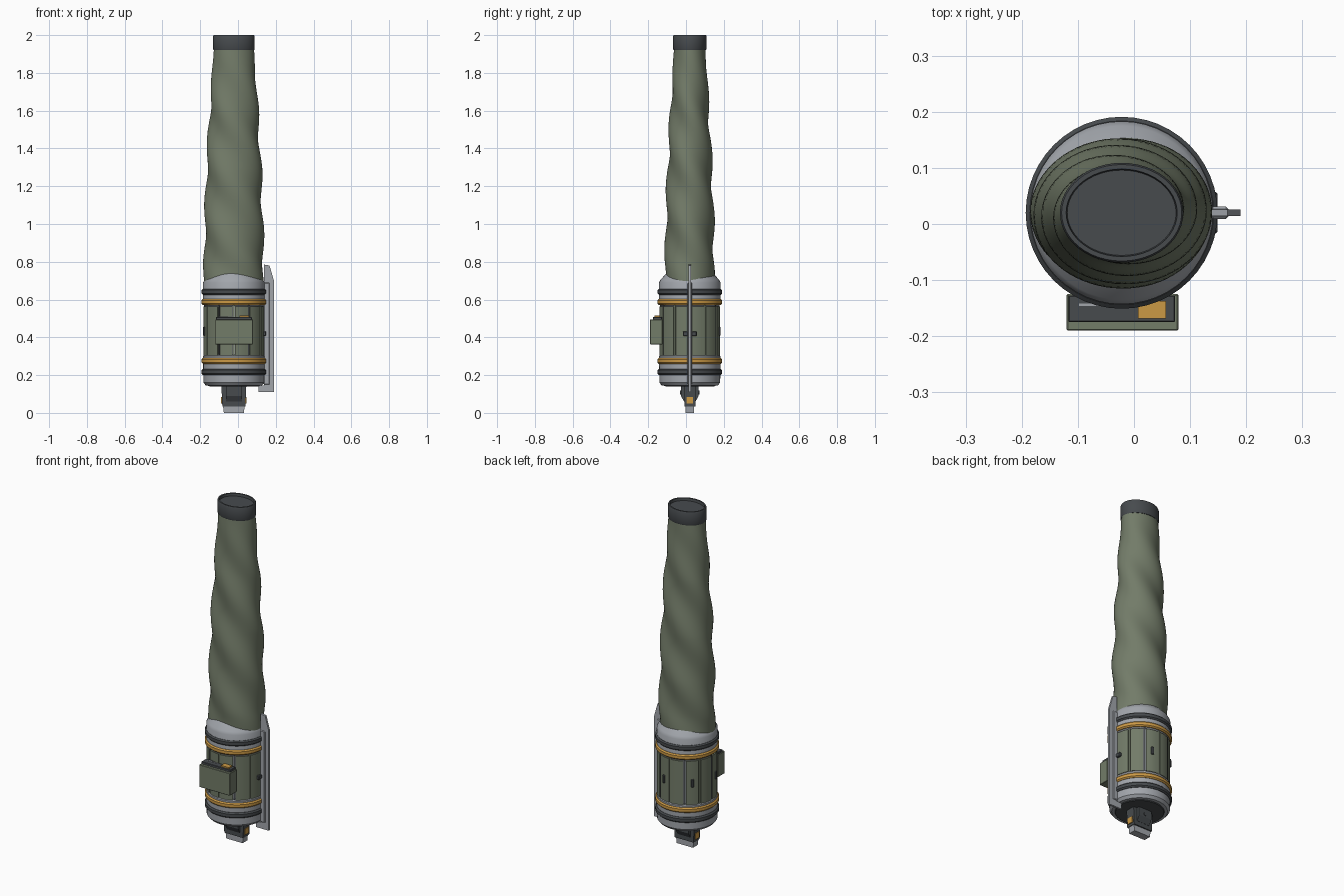
import bpy, bmesh, math
from mathutils import Vector, Matrix

if "Cube" in bpy.data.objects:
    bpy.data.objects.remove(bpy.data.objects["Cube"])

CX, CY = -0.022, 0.02


def material(name, rgb):
    m = bpy.data.materials.new(name)
    m.use_nodes = True
    m.diffuse_color = (*rgb, 1)
    bsdf = m.node_tree.nodes["Principled BSDF"]
    bsdf.inputs["Base Color"].default_value = (*rgb, 1)
    bsdf.inputs["Roughness"].default_value = 0.6
    return m


GREEN = material("sage_green", (0.17, 0.2, 0.14))
DARK = material("dark_grey", (0.063, 0.07, 0.076))
GREY = material("light_grey", (0.36, 0.38, 0.41))
AMBER = material("amber", (0.6, 0.32, 0.06))


def finish(name, bm, mat, smooth=None):
    bmesh.ops.recalc_face_normals(bm, faces=bm.faces)
    mesh = bpy.data.meshes.new(name)
    bm.to_mesh(mesh)
    bm.free()
    obj = bpy.data.objects.new(name, mesh)
    bpy.context.collection.objects.link(obj)
    mesh.materials.append(mat)
    if smooth:
        bpy.ops.object.select_all(action="DESELECT")
        obj.select_set(True)
        bpy.context.view_layer.objects.active = obj
        bpy.ops.object.shade_smooth_by_angle(angle=math.radians(smooth))
    return obj


def loft(name, sections, mat, sides=48, wave=None, smooth=35):
    """Stack elliptical sections (z, rx, ry) into a closed body."""
    bm = bmesh.new()
    rings = []
    for z, rx, ry in sections:
        ring = []
        for i in range(sides):
            a = math.tau * i / sides
            d = wave(a, z) if wave else 0
            ring.append(bm.verts.new((CX + (rx + d) * math.cos(a),
                                      CY + (ry + d) * math.sin(a), z)))
        rings.append(ring)
    for low, high in zip(rings, rings[1:]):
        for i in range(sides):
            j = (i + 1) % sides
            bm.faces.new((low[i], low[j], high[j], high[i]))
    bm.faces.new(rings[0])
    bm.faces.new(rings[-1])
    return finish(name, bm, mat, smooth)


def lathe(name, profile, mat, **kw):
    return loft(name, [(z, r, r) for z, r in profile], mat, **kw)


def box(name, lo, hi, mat, bevel=0, turn=0):
    """Box between two corners, optionally turned about the body axis."""
    lo, hi = Vector(lo), Vector(hi)
    bm = bmesh.new()
    bmesh.ops.create_cube(bm, size=1)
    bmesh.ops.scale(bm, vec=hi - lo, verts=bm.verts)
    bmesh.ops.translate(bm, vec=(lo + hi) / 2, verts=bm.verts)
    if bevel:
        bmesh.ops.bevel(bm, geom=bm.edges[:], offset=bevel, segments=1, affect="EDGES")
    if turn:
        bmesh.ops.rotate(bm, cent=(CX, CY, 0), verts=bm.verts,
                         matrix=Matrix.Rotation(turn, 3, "Z"))
    return finish(name, bm, mat)


def plate(name, outline, axis, centre, half, mat):
    """Extrude an outline of (u, z) points along x or y."""
    bm = bmesh.new()

    def point(u, z, d):
        return (u, centre + d, z) if axis == "y" else (centre + d, u, z)
    face = bm.faces.new([bm.verts.new(point(u, z, -half)) for u, z in outline])
    out = bmesh.ops.extrude_face_region(bm, geom=[face])
    step = (0, 2 * half, 0) if axis == "y" else (2 * half, 0, 0)
    bmesh.ops.translate(bm, vec=step,
                        verts=[g for g in out["geom"] if isinstance(g, bmesh.types.BMVert)])
    return finish(name, bm, mat)


def band(name, z, r, half, mat):
    c = half * 0.45
    lathe(name, [(z - half, r - 0.03), (z - half, r - c), (z - half + c, r),
                 (z + half - c, r), (z + half, r - c), (z + half, r - 0.03)], mat)


# Twisted fabric sleeve with three spiral folds
KEYS = [(0.66, 0.158, 0.130), (1.0, 0.153, 0.126), (1.28, 0.144, 0.117),
        (1.6, 0.127, 0.101), (1.93, 0.106, 0.083)]


def sleeve_radii(z):
    for a, b in zip(KEYS, KEYS[1:]):
        if z <= b[0] + 1e-6:
            t = (z - a[0]) / (b[0] - a[0])
            return a[1] + t * (b[1] - a[1]), a[2] + t * (b[2] - a[2])


def folds(a, z):
    fade = min(1, (1.95 - z) / 0.35, (z - 0.6) / 0.2)
    return 0.0075 * fade * math.cos(3 * a + math.tau * (z - 1.28) / 0.333)


levels = [0.66 + 1.27 * i / 76 for i in range(77)]
loft("twisted_sleeve", [(z, *sleeve_radii(z)) for z in levels], GREEN,
     sides=72, wave=folds, smooth=60)

# Collar at the top with a shallow recessed end
loft("top_collar", [(1.92, 0.1, 0.08), (1.92, 0.107, 0.086), (1.927, 0.11, 0.089),
                    (1.993, 0.11, 0.089), (2.0, 0.107, 0.086), (2.0, 0.099, 0.078),
                    (1.985, 0.097, 0.076)], DARK)

# Canister body
lathe("canister_body", [(0.143, 0.13), (0.145, 0.148), (0.16, 0.161), (0.3, 0.163),
                        (0.31, 0.153), (0.565, 0.153), (0.575, 0.163),
                        (0.69, 0.163), (0.705, 0.155), (0.745, 0.118)], GREY)
lathe("bottom_disc", [(0.139, 0.128), (0.146, 0.134)], DARK)
for label, z in (("lower", 0.217), ("upper", 0.641)):
    band(label + "_dark_band", z, 0.171, 0.016, DARK)
for label, z in (("lower", 0.275), ("upper", 0.587)):
    band(label + "_amber_band", z, 0.171, 0.015, AMBER)

# Curved green panels separated by dark ribs
COUNT = 12
for k in range(COUNT):
    start = math.tau * k / COUNT
    gap = 0.045
    bm = bmesh.new()
    rows = []
    for r, z in ((0.15, 0.305), (0.161, 0.305), (0.161, 0.562), (0.15, 0.562)):
        row = []
        for s in range(6):
            a = start + gap + (math.tau / COUNT - 2 * gap) * s / 5
            row.append(bm.verts.new((CX + r * math.cos(a), CY + r * math.sin(a), z)))
        rows.append(row)
    for j in range(4):
        p, q = rows[j], rows[(j + 1) % 4]
        for s in range(5):
            bm.faces.new((p[s], p[s + 1], q[s + 1], q[s]))
    for s in (0, 5):
        bm.faces.new([row[s] for row in rows])
    finish(f"side_panel_{k + 1}", bm, GREEN, 35)
    box(f"panel_rib_{k + 1}", (CX + 0.148, CY - 0.004, 0.295),
        (CX + 0.158, CY + 0.004, 0.57), GREEN if k % 2 else DARK, turn=start)

# Small latches around the panels
for k, turn in enumerate((75, 135, 195)):
    box(f"panel_latch_{k + 1}", (CX + 0.155, CY - 0.007, 0.41),
        (CX + 0.168, CY + 0.007, 0.455), DARK, 0.002, math.radians(turn))
box("fin_clip", (0.125, CY - 0.037, 0.408), (0.149, CY + 0.037, 0.432), DARK, 0.003)

# Side fin with a thicker spine
plate("side_fin", [(0.108, 0.11), (0.19, 0.11), (0.19, 0.7), (0.167, 0.78),
                   (0.138, 0.785), (0.138, 0.145), (0.108, 0.145)], "y", CY, 0.006, GREY)
box("fin_spine", (0.135, CY - 0.011, 0.15), (0.168, CY + 0.011, 0.69), GREY, 0.004)

# Front control box with dark lid and amber key
box("control_box", (-0.12, -0.19, 0.363), (0.079, -0.125, 0.495), GREEN, 0.002)
box("control_box_lid", (-0.117, -0.175, 0.49), (0.073, -0.127, 0.508), DARK, 0.002)
box("amber_key", (0.007, -0.168, 0.505), (0.057, -0.137, 0.516), AMBER)
box("lid_slot", (-0.098, -0.146, 0.505), (-0.03, -0.142, 0.5095), GREY)

# Connector under the canister
plate("connector_block", [(-0.088, 0.145), (-0.083, 0.035), (0.039, 0.035), (0.044, 0.145)],
      "y", CY, 0.029, DARK)
plate("connector_core", [(CY - 0.047, 0.145), (CY - 0.047, 0.09), (CY - 0.03, 0.06),
                         (CY + 0.03, 0.06), (CY + 0.047, 0.09), (CY + 0.047, 0.145)],
      "x", CX, 0.042, DARK)
plate("connector_tongue", [(-0.08, 0.04), (-0.075, 0.0), (0.031, 0.0), (0.036, 0.04)],
      "y", CY, 0.022, GREY)
for label, side in (("right", -1), ("left", 1)):
    x = CX + side * 0.063
    box(label + "_amber_tab", (x - 0.004, CY - 0.018, 0.05),
        (x + 0.004, CY + 0.018, 0.085), AMBER)
    y = CY + side * 0.047
    bm = bmesh.new()
    bmesh.ops.create_cone(bm, cap_ends=True, segments=16, radius1=0.011, radius2=0.011,
                          depth=0.008,
                          matrix=Matrix.Translation((CX, y, 0.108)) @ Matrix.Rotation(math.pi / 2, 4, "X"))
    finish(label + "_connector_pin", bm, DARK, 35)
